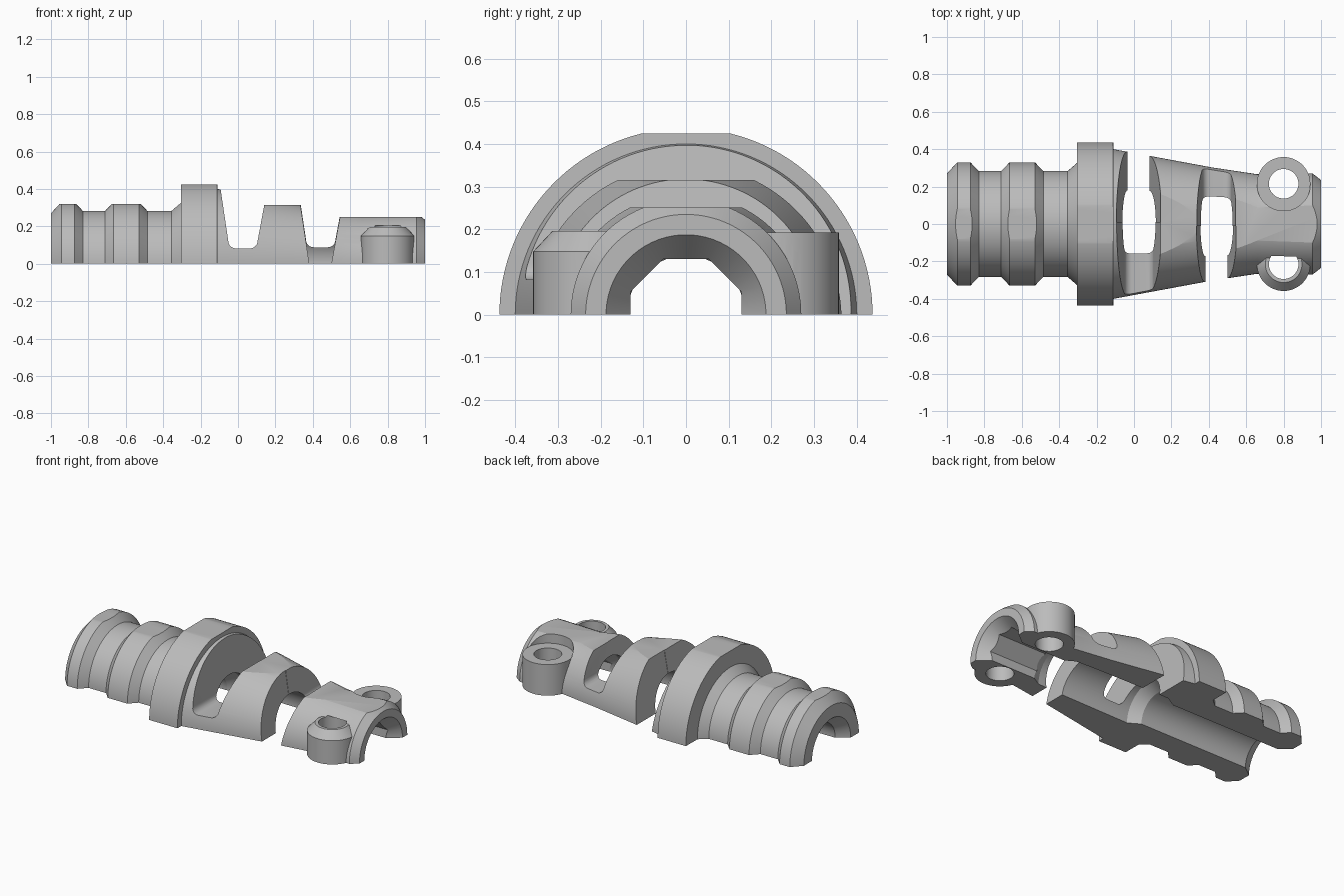
import bpy, bmesh, math

cube = bpy.data.objects.get("Cube")
if cube:
    bpy.data.objects.remove(cube)

grey = bpy.data.materials.new("plain grey")
grey.use_nodes = True
grey.diffuse_color = (0.5, 0.5, 0.5, 1)
grey.node_tree.nodes["Principled BSDF"].inputs["Base Color"].default_value = (0.5, 0.5, 0.5, 1)


def loft(name, rings):
    """Skin closed rings of points and cap both ends."""
    bm = bmesh.new()
    loops = [[bm.verts.new(p) for p in ring] for ring in rings]
    n = len(loops[0])
    for a, b in zip(loops, loops[1:]):
        for i in range(n):
            j = (i + 1) % n
            bm.faces.new((a[i], a[j], b[j], b[i]))
    bm.faces.new(loops[0])
    bm.faces.new(loops[-1][::-1])
    bmesh.ops.recalc_face_normals(bm, faces=bm.faces)
    mesh = bpy.data.meshes.new(name)
    bm.to_mesh(mesh)
    bm.free()
    mesh.materials.append(grey)
    obj = bpy.data.objects.new(name, mesh)
    bpy.context.collection.objects.link(obj)
    return obj


def half_ring(x, r, n=64):
    angles = [math.pi * i / n for i in range(n + 1)]
    return [(x, r * math.cos(a), r * math.sin(a) if 0 < a < math.pi else 0) for a in angles]


def bore(name, stations, n=64):
    turn = math.pi / n
    return loft(name, [[(x, r * math.cos(2 * math.pi * i / n + turn),
                         r * math.sin(2 * math.pi * i / n + turn)) for i in range(n)]
                       for x, r in stations])


def post(name, x, y, stations, n=48):
    return loft(name, [[(x + r * math.cos(2 * math.pi * i / n),
                         y + r * math.sin(2 * math.pi * i / n), z) for i in range(n)]
                       for z, r in stations])


def extrude_y(name, outline, y0, y1):
    return loft(name, [[(x, y, z) for x, z in outline] for y in (y0, y1)])


def slot(name, left, right, floor, y0, y1, grow=0):
    """Tapered slot along y; left and right are (x at base, x at height 0.5)."""
    def at_left(z):
        return left[0] + (left[1] - left[0]) * z / 0.5 - grow

    def at_right(z):
        return right[0] + (right[1] - right[0]) * z / 0.5 + grow
    outline = [(at_left(0.5), 0.5)]
    if floor > 0:
        f = 0.04
        steps = [math.pi / 2 * i / 6 for i in range(7)]
        lx, rx = at_left(floor + f), at_right(floor + f)
        outline += [(lx + f * (1 - math.cos(a)), floor + f * (1 - math.sin(a))) for a in steps]
        outline += [(rx - f * (1 - math.cos(a)), floor + f * (1 - math.sin(a))) for a in steps[::-1]]
    else:
        outline += [(at_left(floor), floor), (at_right(floor), floor)]
    outline.append((at_right(0.5), 0.5))
    return extrude_y(name, outline, y0, y1)


def combine(body, tool, operation):
    mod = body.modifiers.new(tool.name, 'BOOLEAN')
    mod.operation = operation
    mod.solver = 'EXACT'
    mod.object = tool
    bpy.context.view_layer.update()
    result = bpy.data.meshes.new_from_object(body.evaluated_get(bpy.context.evaluated_depsgraph_get()))
    body.modifiers.clear()
    body.data = result
    bpy.data.objects.remove(tool)


# Outer shell: ribbed sleeve, collar, tapered nose (x, radius)
shell = [(-1, .27), (-.945, .33), (-.875, .33), (-.83, .283), (-.71, .283),
         (-.665, .33), (-.53, .33), (-.485, .283), (-.355, .283), (-.306, .325),
         (-.305, .437), (-.111, .437), (-.11, .4), (.42, .302), (.66, .266),
         (.955, .27), (1, .235)]
body = loft("clamp_half", [half_ring(*s) for s in shell])

# Levelled tops of the ribs, collar and nose (start, end, height)
for x0, x1, z in [(-1.1, -.4, .32), (-.35, -.05, .425), (.05, .42, .315), (.44, 1.1, .251)]:
    combine(body, extrude_y("level", [(x0, z), (x1, z), (x1, .6), (x0, .6)], -.6, .6), 'DIFFERENCE')

# Alternating slots, open on one side and bridged on the other
rear = ((-.034, -.108), (.082, .175))
front = ((.383, .308), (.497, .59))
combine(body, slot("rear_slot_bridged", *rear, .082, -.6, .03), 'DIFFERENCE')
combine(body, slot("rear_slot_open", *rear, -.1, .011, .6, .002), 'DIFFERENCE')
combine(body, slot("front_slot_bridged", *front, .088, -.03, .6), 'DIFFERENCE')
combine(body, slot("front_slot_open", *front, -.1, -.6, -.011, .002), 'DIFFERENCE')

# Screw bosses on both sides
BX, BY, BR = 0.8, 0.215, 0.143
combine(body, post("left_recess", BX, BY, [(.193, BR + .001), (.5, BR + .001)]), 'DIFFERENCE')
combine(body, post("left_boss", BX, BY, [(0, BR), (.193, BR)]), 'UNION')
combine(body, post("right_boss", BX, -BY, [(0, BR), (.148, BR), (.196, BR - .045)]), 'UNION')

# Cable passage: round sleeve bore, wider pocket, faceted nose bore with flared mouth
combine(body, bore("sleeve_bore", [(-1.02, .205), (-.93, .138), (-.17, .138), (-.1, .18),
                                   (.4, .172), (.56, .165), (.62, .13)]), 'DIFFERENCE')
combine(body, bore("nose_bore", [(.55, .141), (.97, .141)], 8), 'DIFFERENCE')
combine(body, bore("nose_mouth", [(.92, .125), (1.02, .203)]), 'DIFFERENCE')

# Screw holes
combine(body, post("left_hole", BX, BY, [(-.1, .079), (.5, .079)]), 'DIFFERENCE')
combine(body, post("right_hole", BX, -BY, [(-.1, .079), (.205, .079)]), 'DIFFERENCE')

bpy.ops.object.select_all(action='DESELECT')
body.select_set(True)
bpy.context.view_layer.objects.active = body
bpy.ops.object.shade_smooth_by_angle(angle=math.radians(20))
